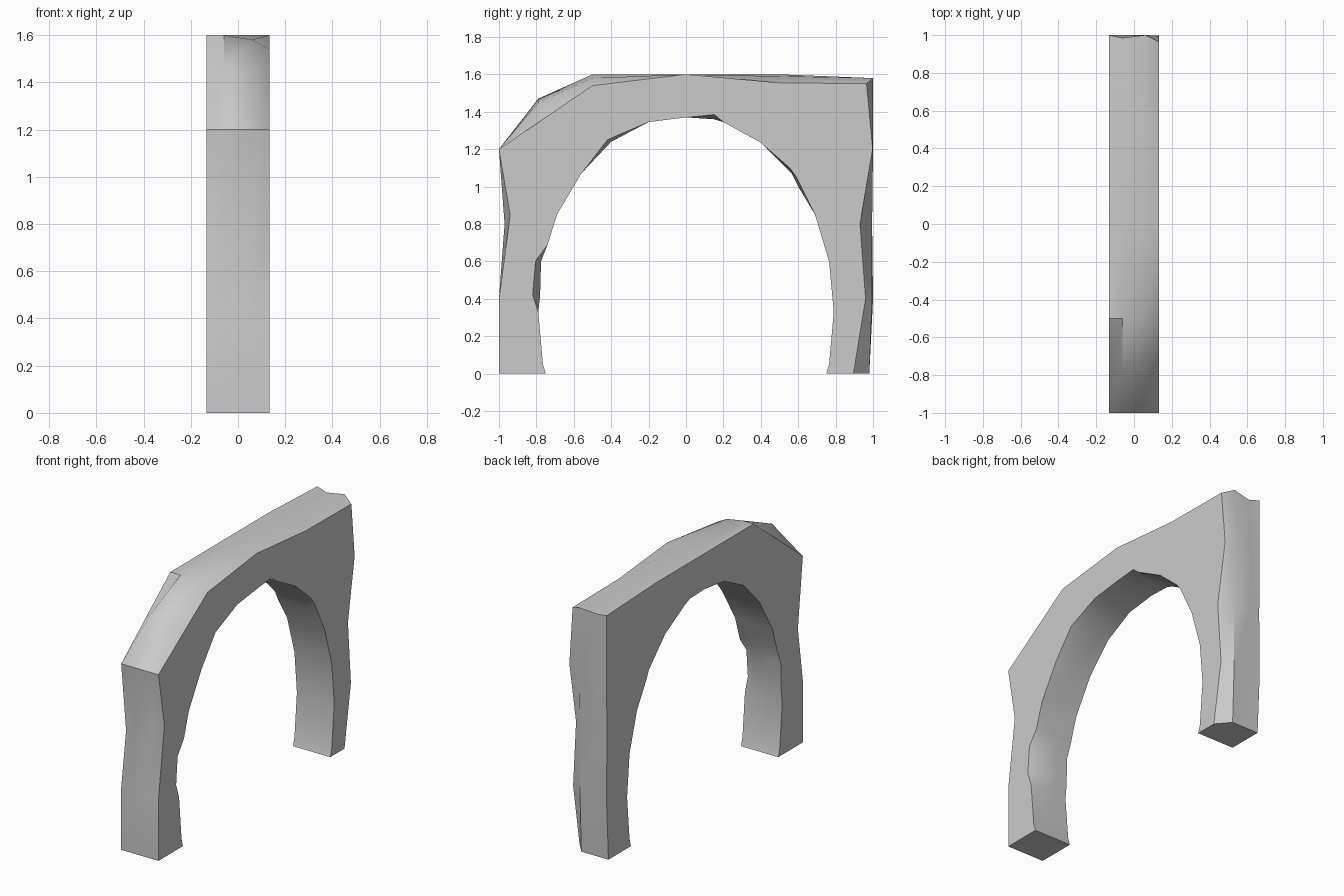
import bpy, bmesh

if "Cube" in bpy.data.objects:
    bpy.data.objects.remove(bpy.data.objects["Cube"])

W = 0.133

# Arch outline in (y, z): outer edge from front foot over the top, then inner opening
outer = [(-1, 0), (-1, .4), (-.97, .8), (-1, 1.2), (-.79, 1.47), (-.5, 1.6),
         (0, 1.6), (.5, 1.6), (1, 1.58), (1, 1.2), (.995, .8), (.995, .4), (.98, 0)]
inner = [(.75, 0), (.765, .05), (.79, .33), (.765, .6), (.69, .85), (.6, 1.0),
         (.565, 1.07), (.4, 1.235), (.2, 1.345), (.15, 1.36), (0, 1.37),
         (-.2, 1.345), (-.4, 1.24), (-.56, 1.07), (-.69, .85), (-.74, .69),
         (-.775, .6), (-.78, .42), (-.79, .33), (-.765, .05), (-.75, 0)]
base = outer + inner
N = len(outer)


def section(changes):
    """Copy of the outline with some worn or chipped points moved."""
    pts = list(base)
    for i, p in changes.items():
        pts[i] = p
    return pts


# Sections across the thickness: the two faces carry the chipped edges
left = section({2: (-.95, .75), 4: (-.75, 1.4), 11: (1, .4),
                N + 9: (.15, 1.365)})
mid_left = section({8: (.985, 1.565)})
mid_right = section({4: (-.79, 1.45), 5: (-.5, 1.58), 7: (.5, 1.59)})
right = section({2: (-.94, .85), 4: (-.75, 1.37), 5: (-.5, 1.54), 7: (.5, 1.555),
                 8: (.965, 1.55), 9: (.998, 1.2), 10: (.93, .8), 11: (.96, .4),
                 12: (.895, 0), N + 5: (.585, 1.06), N + 6: (.555, 1.1),
                 N + 9: (.15, 1.385), N + 12: (-.42, 1.25),
                 N + 16: (-.805, .6), N + 17: (-.82, .42)})
sections = [(-W, left), (-.06, mid_left), (.06, mid_right), (W, right)]

# Loft the sections and cap both faces
bm = bmesh.new()
loops = [[bm.verts.new((x, y, z)) for y, z in pts] for x, pts in sections]
for a, b in zip(loops, loops[1:]):
    for i in range(len(a)):
        j = (i + 1) % len(a)
        bm.faces.new((a[i], a[j], b[j], b[i]))
bm.faces.new(loops[0])
bm.faces.new(loops[-1])
bmesh.ops.recalc_face_normals(bm, faces=bm.faces)
bmesh.ops.triangulate(bm, faces=[f for f in bm.faces if len(f.verts) > 4])

mesh = bpy.data.meshes.new("stone_arch")
bm.to_mesh(mesh)
bm.free()
arch = bpy.data.objects.new("stone_arch", mesh)
bpy.context.collection.objects.link(arch)

# Soft worn surfaces with crisp face edges
bpy.context.view_layer.objects.active = arch
arch.select_set(True)
bpy.ops.object.shade_smooth_by_angle(angle=0.6)
